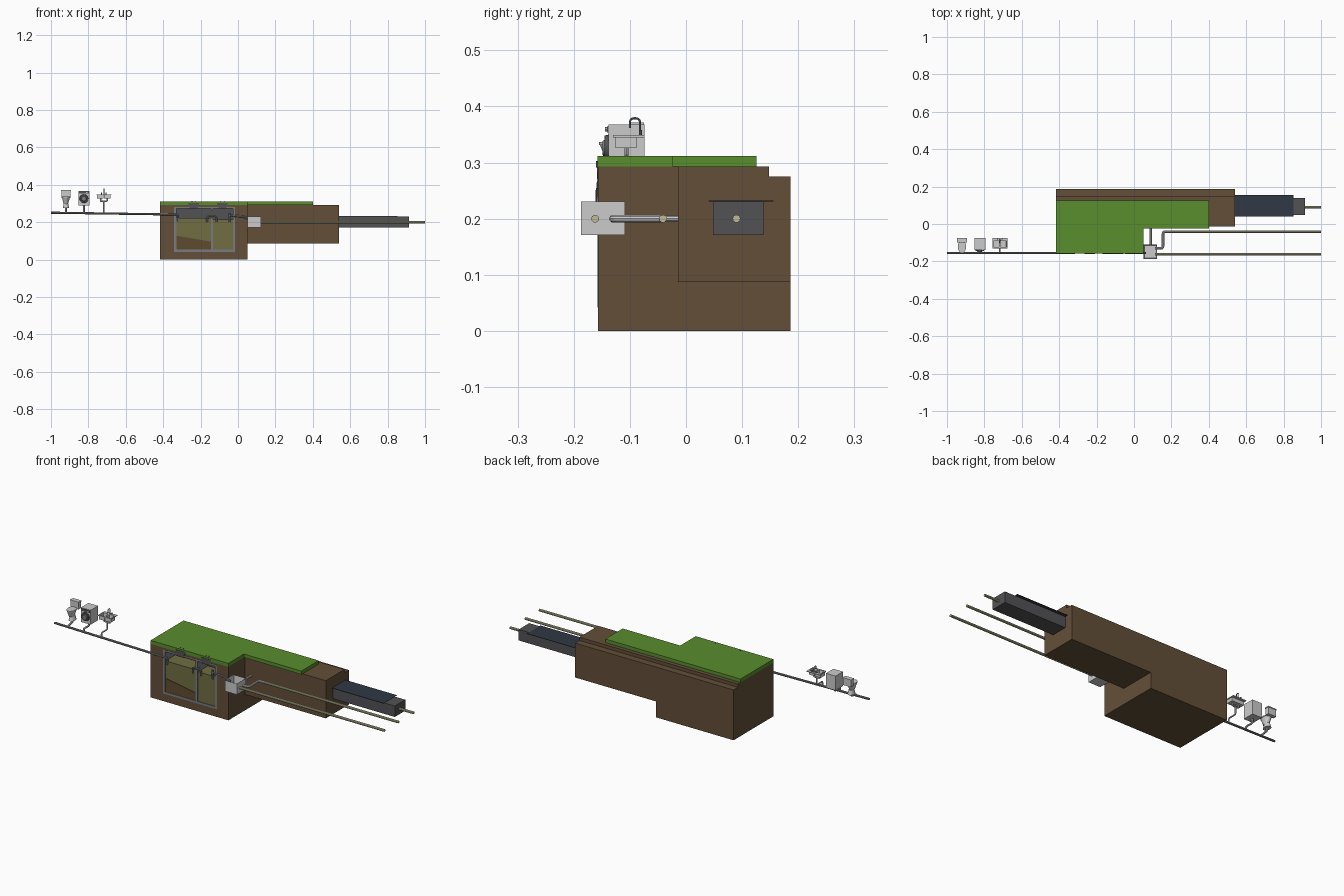
import bpy, bmesh, math
from mathutils import Vector, Matrix

if "Cube" in bpy.data.objects:
    bpy.data.objects.remove(bpy.data.objects["Cube"])

def mat(name, r, g, b):
    m = bpy.data.materials.new(name)
    m.diffuse_color = (r, g, b, 1)
    m.use_nodes = True
    m.node_tree.nodes["Principled BSDF"].inputs["Base Color"].default_value = m.diffuse_color
    return m

SOIL = mat("soil brown", .125, .078, .040)
GRASS = mat("grass green", .10, .27, .027)
WHITE = mat("light grey", .60, .60, .60)
PIPE = mat("pipe grey", .20, .21, .22)
KHAKI = mat("pale khaki", .52, .50, .31)
NAVY = mat("dark navy", .030, .040, .060)
GRAVEL = mat("dark grey", .085, .085, .09)
LIQUID = mat("olive liquid", .16, .155, .055)
SLUDGE = mat("sludge brown", .115, .070, .028)
FRAME = mat("tank grey", .19, .20, .21)

def add(name, me, m, smooth=False):
    ob = bpy.data.objects.new(name, me)
    bpy.context.collection.objects.link(ob)
    me.materials.clear()
    me.materials.append(m)
    if smooth:
        bpy.ops.object.select_all(action='DESELECT')
        ob.select_set(True)
        bpy.context.view_layer.objects.active = ob
        bpy.ops.object.shade_smooth_by_angle(angle=math.radians(35))
    return ob

def from_bm(name, bm, m, smooth=False):
    bmesh.ops.recalc_face_normals(bm, faces=bm.faces)
    me = bpy.data.meshes.new(name)
    bm.to_mesh(me)
    bm.free()
    return add(name, me, m, smooth)

def box(name, x0, x1, y0, y1, z0, z1, m):
    return prism(name, [(x0, z0), (x1, z0), (x1, z1), (x0, z1)], 'y', y0, y1, m)

def prism(name, pts, axis, a, b, m):
    """Extrude a 2D outline along an axis from a to b."""
    put = {'x': lambda p, t: (t, p[0], p[1]), 'y': lambda p, t: (p[0], t, p[1]),
           'z': lambda p, t: (p[0], p[1], t)}[axis]
    bm = bmesh.new()
    f = bm.faces.new([bm.verts.new(put(p, a)) for p in pts])
    r = bmesh.ops.extrude_face_region(bm, geom=[f])
    d = Vector(put((0, 0), b - a))
    bmesh.ops.translate(bm, verts=[v for v in r['geom'] if isinstance(v, bmesh.types.BMVert)], vec=d)
    return from_bm(name, bm, m)

def cone(name, c, r1, r2, depth, m, axis='z', scale=(1, 1, 1), n=20):
    bm = bmesh.new()
    bmesh.ops.create_cone(bm, cap_ends=True, segments=n, radius1=r1, radius2=r2, depth=depth)
    rot = {'z': Matrix(), 'y': Matrix.Rotation(math.pi / 2, 4, 'X'), 'x': Matrix.Rotation(math.pi / 2, 4, 'Y')}[axis]
    bm.transform(Matrix.Translation(c) @ Matrix.Diagonal((*scale, 1)) @ rot)
    return from_bm(name, bm, m, True)

def pipe(name, pts, r, m, bend=.012):
    """Round pipe through points, with rounded corners."""
    P = [Vector(p) for p in pts]
    path = [P[0]]
    for a, b, c in zip(P, P[1:], P[2:]):
        s, e = b + (a - b).normalized() * bend, b + (c - b).normalized() * bend
        path += [s * (1 - t) ** 2 + b * 2 * t * (1 - t) + e * t * t for t in (0, .25, .5, .75, 1)]
    path.append(P[-1])
    cu = bpy.data.curves.new(name, 'CURVE')
    cu.dimensions = '3D'
    cu.bevel_depth, cu.bevel_resolution, cu.use_fill_caps = r, 3, True
    sp = cu.splines.new('POLY')
    sp.points.add(len(path) - 1)
    for q, v in zip(sp.points, path):
        q.co = (*v, 1)
    tmp = bpy.data.objects.new(name + "_curve", cu)
    bpy.context.collection.objects.link(tmp)
    dg = bpy.context.evaluated_depsgraph_get()
    me = bpy.data.meshes.new_from_object(tmp.evaluated_get(dg))
    bpy.data.objects.remove(tmp)
    return add(name, me, m, True)

def open_box(name, x0, x1, y0, y1, z0, z1, t, m):
    """Box with an open top and walls of thickness t."""
    bm = bmesh.new()
    bmesh.ops.create_cube(bm, size=1, matrix=Matrix.Translation(((x0 + x1) / 2, (y0 + y1) / 2, (z0 + z1) / 2))
                          @ Matrix.Diagonal((x1 - x0, y1 - y0, z1 - z0, 1)))
    bm.normal_update()
    top = [f for f in bm.faces if f.normal.z > .9]
    bmesh.ops.inset_region(bm, faces=top, thickness=t)
    bmesh.ops.translate(bm, verts=top[0].verts, vec=(0, 0, -(z1 - z0 - t)))
    return from_bm(name, bm, m)

# Soil: deep block with a tank pit, shallow block, stepped back edge
F = -.157
back = [(.186, .275), (.148, .275), (.148, .293)]
soil = prism("deep_soil", [(F, 0), (.186, 0)] + back + [(F, .293)], 'x', -.418, .052, SOIL)
prism("shallow_soil", [(-.014, .087), (.186, .087)] + back + [(-.014, .293)], 'x', .052, .541, SOIL)
pit = box("pit_cutter", -.342, -.016, F - .05, -.06, .042, .282, SOIL)
mod = soil.modifiers.new("pit", 'BOOLEAN')
mod.object, mod.operation, mod.solver = pit, 'DIFFERENCE', 'EXACT'
dg = bpy.context.evaluated_depsgraph_get()
cut = bpy.data.meshes.new_from_object(soil.evaluated_get(dg))
soil.modifiers.clear()
soil.data = cut
bpy.data.objects.remove(pit)

# Grass layer
prism("grass", [(-.418, F - .001), (.052, F - .001), (.052, -.024), (.40, -.024), (.40, .126), (-.418, .126)],
      'z', .293, .312, GRASS)

# Septic tank shell, cut open at the front
T = F - .001
box("tank_back", -.342, -.016, -.07, -.06, .042, .282, GRAVEL)
for n, x0, x1 in (("left", -.342, -.33), ("divider", -.145, -.134), ("right", -.028, -.016)):
    box("tank_wall_" + n, x0, x1, T, -.06, .042, .282, FRAME)
box("tank_floor", -.342, -.016, T, -.06, .042, .054, FRAME)
box("tank_roof", -.342, -.016, T, -.06, .273, .282, FRAME)
# Contents
box("main_liquid", -.33, -.145, T + .004, -.07, .054, .222, LIQUID)
box("second_liquid", -.134, -.028, T + .004, -.07, .054, .215, LIQUID)
prism("sludge", [(-.33, .054), (-.145, .054), (-.145, .096), (-.33, .128)], 'y', T + .002, T + .01, SLUDGE)
# Access lids and their bolts
for i, x in enumerate((-.237, -.083)):
    box(f"riser_{i}", x - .022, x + .022, T - .001, -.12, .27, .293, GRAVEL)
    box(f"lid_{i}", x - .028, x + .028, T - .002, -.12, .291, .303, GRAVEL)
    for s in (-1, 1):
        cone(f"lid_bolt_{i}_{s}", (x + s * .009, -.146, .306), .002, .002, .016, GRAVEL, n=8)

# House sewer pipe with inlet drop
Y = -.155
pipe("sewer_pipe", [(-1, Y, .251), (-.32, Y, .241), (-.32, Y, .205)], .006, PIPE)
# Outlet tee and pipe to the distribution box
pipe("outlet_tee", [(-.045, Y, .25), (-.045, Y, .20)], .006, PIPE)
pipe("outlet_pipe", [(-.045, Y, .236), (.03, Y, .230), (.062, Y, .215)], .006, PIPE)
pipe("divider_pipe", [(-.165, Y, .20), (-.165, Y, .232), (-.115, Y, .232), (-.115, Y, .20)], .005, PIPE)

# Distribution box
open_box("distribution_box", .052, .124, -.187, -.109, .171, .231, .007, WHITE)
# Drain field pipes
pipe("near_drain_pipe", [(.115, -.162, .2), (1, -.162, .2)], .007, KHAKI)
pipe("middle_drain_pipe", [(.115, -.13, .2), (.155, -.13, .2), (.155, -.041, .2), (.2, -.041, .2)], .007, WHITE)
pipe("middle_drain_run", [(.19, -.041, .2), (1, -.041, .2)], .007, KHAKI)
pipe("rear_drain_pipe", [(.09, -.115, .2), (.09, .0, .2)], .006, WHITE)
pipe("rear_drain_end", [(.9, .09, .2), (1, .09, .2)], .007, KHAKI)

# Gravel trench with filter sheet
box("gravel_trench", .541, .915, .048, .138, .171, .231, GRAVEL)
box("filter_sheet", .541, .852, .040, .156, .231, .2322, NAVY)

# Toilet
x = -.92
box("toilet_tank", x - .024, x + .024, -.098, -.077, .330, .367, WHITE)
box("toilet_tank_lid", x - .026, x + .026, -.1, -.075, .366, .371, WHITE)
cone("toilet_bowl", (x, -.122, .315), .012, .021, .034, WHITE, scale=(1, 1.5, 1))
cone("toilet_seat", (x, -.122, .334), .022, .022, .005, WHITE, scale=(1, 1.5, 1))
cone("toilet_foot", (x, -.115, .287), .017, .012, .024, WHITE, scale=(1, 1.4, 1))
pipe("toilet_drain", [(x, -.115, .28), (x, -.115, .262), (x, Y, .255), (x, Y, .25)], .005, WHITE, .005)

# Washing machine
x = -.824
box("washer_body", x - .029, x + .029, -.138, -.074, .289, .368, WHITE)
box("washer_panel", x - .027, x + .027, -.14, -.138, .353, .365, GRAVEL)
cone("washer_door_ring", (x, -.141, .326), .024, .022, .008, GRAVEL, 'y')
cone("washer_door_glass", (x, -.146, .326), .016, .012, .006, PIPE, 'y')
cone("washer_knob", (x + .016, -.142, .359), .004, .004, .005, WHITE, 'y', n=10)
pipe("washer_drain", [(x, -.11, .295), (x, -.11, .266), (x, Y, .266), (x, Y, .249)], .005, WHITE, .006)

# Double sink with faucet
x = -.717
for s in (-1, 1):
    open_box(f"sink_basin_{s}", x + s * .0185 - .0175, x + s * .0185 + .0175, -.126, -.088, .326, .346, .003, WHITE)
for n, a, b, c, d in (("front", -.04, .04, -.13, -.124), ("back", -.04, .04, -.09, -.074),
                      ("left", -.04, -.034, -.13, -.074), ("right", .034, .04, -.13, -.074),
                      ("middle", -.004, .004, -.13, -.074)):
    box("sink_rim_" + n, x + a, x + b, c, d, .345, .349, WHITE)
pipe("faucet", [(x, -.082, .347), (x, -.082, .379), (x, -.1, .379), (x, -.1, .362)], .002, PIPE, .008)
for s in (-1, 1):
    cone(f"faucet_handle_{s}", (x + s * .012, -.081, .353), .003, .003, .01, PIPE, n=10)
pipe("sink_branch", [(x - .018, -.106, .328), (x - .018, -.106, .312), (x + .018, -.106, .312),
                     (x + .018, -.106, .328)], .004, WHITE, .006)
pipe("sink_drain", [(x, -.106, .312), (x, -.106, .272), (x, Y, .272), (x, Y, .247)], .004, WHITE, .008)
